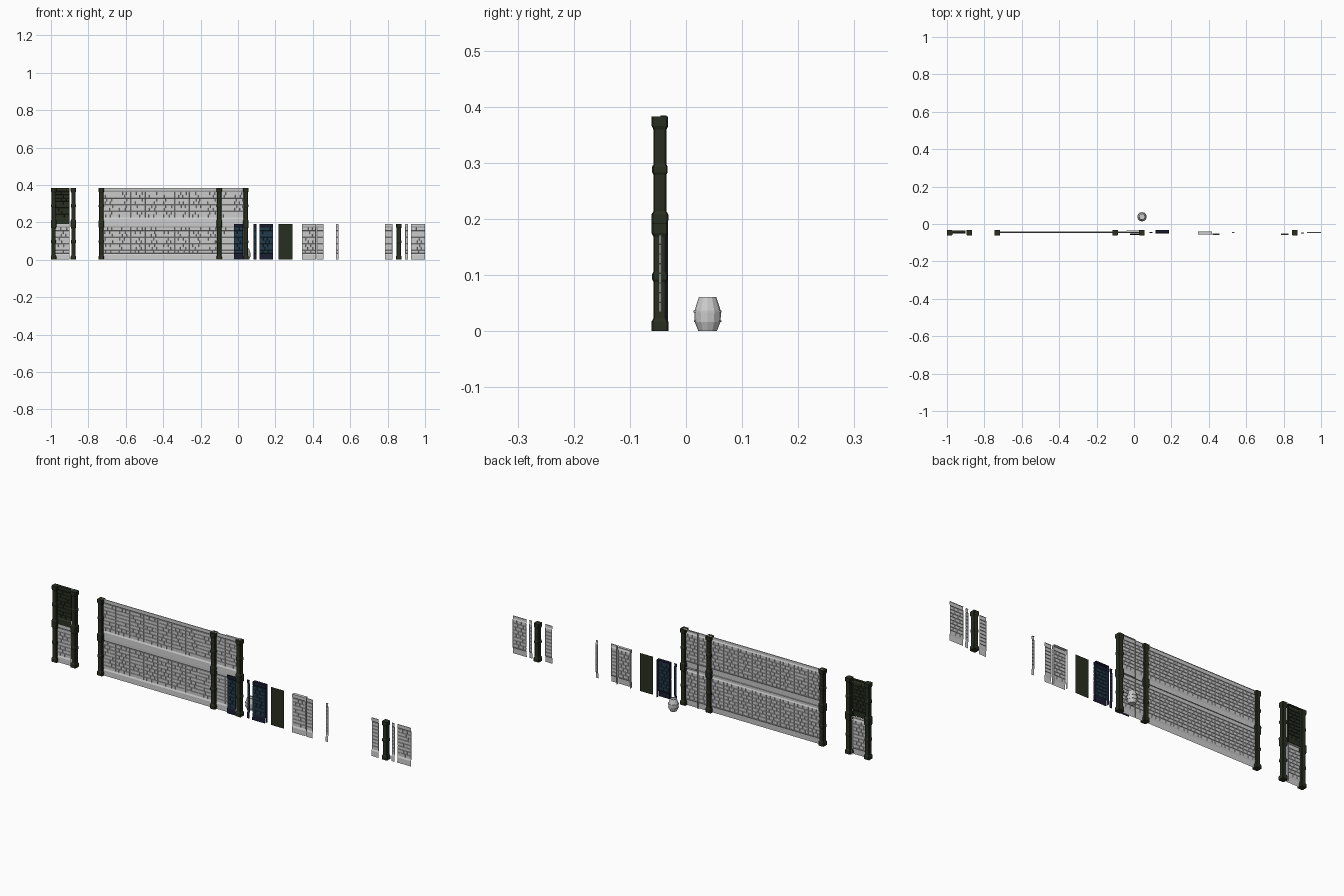
import bpy, bmesh, math, random

if "Cube" in bpy.data.objects:
    bpy.data.objects.remove(bpy.data.objects["Cube"])

random.seed(4)
H = 0.192          # height of one wall unit
W = 0.0785         # width of one wall unit
YC = -0.0465       # post centre line


def mat(name, rgb):
    m = bpy.data.materials.new(name)
    m.diffuse_color = (*rgb, 1)
    m.use_nodes = True
    m.node_tree.nodes["Principled BSDF"].inputs["Base Color"].default_value = m.diffuse_color
    return m


GREEN = mat("dark_green", (0.022, 0.028, 0.015))
NAVY = mat("navy", (0.010, 0.012, 0.030))
TEAL = mat("teal", (0.015, 0.045, 0.070))


def finish(bm, name, mats=()):
    me = bpy.data.meshes.new(name)
    bm.to_mesh(me)
    bm.free()
    for m in mats:
        me.materials.append(m)
    ob = bpy.data.objects.new(name, me)
    bpy.context.collection.objects.link(ob)
    return ob


def quad(bm, pts):
    return bm.faces.new([bm.verts.new(p) for p in pts])


def strip(bm, x0, x1, prof):
    """Extrude a (y, z) profile along x."""
    for (ya, za), (yb, zb) in zip(prof, prof[1:]):
        quad(bm, [(x0, ya, za), (x1, ya, za), (x1, yb, zb), (x0, yb, zb)])


def brick_panel(name, x0, x1, y, z=0, mats=(), rows=8, depth=0.0, proud=0.0025):
    """Open shell: plinth, courses of raised bricks, and a top band."""
    bm = bmesh.new()
    cells = []
    lo, hi = z + 0.034, z + 0.172
    rh = (hi - lo) / rows
    w = x1 - x0
    for r in range(rows):
        n = max(1, round(w / 0.027))
        cuts = [x0]
        for i in range(1, n):
            shift = 0.25 if r % 2 else -0.2
            cuts.append(x0 + w / n * (i + shift + random.uniform(-0.15, 0.15)))
        cuts.append(x1)
        a, b = lo + r * rh, lo + (r + 1) * rh
        for c, d in zip(cuts, cuts[1:]):
            cells.append(quad(bm, [(c, y, a), (d, y, a), (d, y, b), (c, y, b)]))
    bm.normal_update()
    bmesh.ops.inset_individual(bm, faces=cells, thickness=0.0012, depth=proud)
    for f in bm.faces:
        f.material_index = len(mats) - 1 if mats else 0
    # plinth and top band
    strip(bm, x0, x1, [(y - 0.005, z), (y - 0.004, z + 0.026), (y, lo)])
    strip(bm, x0, x1, [(y, hi), (y - 0.003, hi + 0.006), (y - 0.003, z + H), (y + 0.001 + depth, z + H)])
    # side returns for thicker panels
    if depth:
        for x in (x0, x1):
            quad(bm, [(x, y, z), (x, y + depth, z), (x, y + depth, z + H), (x, y, z + H)])
    return finish(bm, name, mats)


def post(name, x, units):
    """Square post lofted through its stepped outline."""
    seg = [(0, .0150), (.017, .0150), (.023, .0115), (.088, .0115), (.092, .0138),
           (.102, .0138), (.106, .0115), (.168, .0115), (.175, .0148), (.192, .0148)]
    bm = bmesh.new()
    prev = None
    for u in range(units):
        for z, h in seg[1 if u else 0:]:
            c = h * 0.82
            outline = [(-c, -h), (c, -h), (h, -c), (h, c), (c, h), (-c, h), (-h, c), (-h, -c)]
            ring = [bm.verts.new((x + a, YC + b, z + u * 0.191)) for a, b in outline]
            if prev:
                for i in range(8):
                    j = (i + 1) % 8
                    bm.faces.new([prev[i], prev[j], ring[j], ring[i]])
            else:
                bm.faces.new(ring[::-1])
            prev = ring
    bm.faces.new(prev)
    return finish(bm, name, (GREEN,))


# tall and short posts
for i, x in enumerate((-0.986, -0.88, -0.731, -0.101, 0.042)):
    post(f"tall_post_{i}", x, 2)
post("short_post", 0.86, 1)

# left bay: grey below, dark above
brick_panel("bay_lower_panel", -0.978, -0.9, -0.045, depth=0.01)
brick_panel("bay_upper_panel", -0.978, -0.9, -0.045, z=H, mats=(GREEN,), depth=0.01)

# long wall, two storeys of repeated units
for level in range(2):
    for k in range(8):
        x = -0.731 + k * W
        brick_panel(f"wall_panel_{level}_{k}", x, x + W, -0.042, z=level * 0.191)
    brick_panel(f"end_half_panel_{level}", -0.101, -0.04, -0.042, z=level * 0.191)
    brick_panel(f"end_panel_{level}", -0.04, 0.042, -0.042, z=level * 0.191, depth=0.006)

# blue panels
blue = (NAVY, TEAL)
brick_panel("blue_half_panel", -0.021, 0.026, -0.053, mats=blue)
brick_panel("blue_edge_strip", 0.084, 0.098, -0.044, mats=blue)
brick_panel("blue_panel", 0.115, 0.187, -0.046, mats=blue, depth=0.014)

# plain dark panel
bm = bmesh.new()
quad(bm, [(0.216, -0.047, 0), (0.291, -0.047, 0), (0.291, -0.047, H), (0.216, -0.047, H)])
finish(bm, "plain_dark_panel", (GREEN,))

# loose grey panels
brick_panel("thick_panel", 0.341, 0.416, -0.052, depth=0.012)
brick_panel("half_panel", 0.421, 0.457, -0.053)
brick_panel("narrow_strip", 0.524, 0.537, -0.044)
brick_panel("left_half_panel", 0.786, 0.825, -0.053)
brick_panel("right_strip", 0.894, 0.909, -0.046)
brick_panel("right_panel", 0.924, 1.0, -0.044)

# barrel with two hoops
N = 12
prof = [(0, .0165), (.016, .0228), (.016, .0245), (.019, .0247), (.019, .0232), (.033, .0238),
        (.033, .0252), (.037, .0250), (.037, .0232), (.061, .0155), (.061, .0130), (.058, .0130)]
bm = bmesh.new()
rings = [[bm.verts.new((0.043 + r * math.cos(2 * math.pi * i / N),
                        0.0385 + r * math.sin(2 * math.pi * i / N), z)) for i in range(N)]
         for z, r in prof]
for a, b in zip(rings, rings[1:]):
    for i in range(N):
        j = (i + 1) % N
        bm.faces.new([a[i], a[j], b[j], b[i]])
bm.faces.new(rings[0][::-1])
bm.faces.new(rings[-1])
finish(bm, "barrel")
